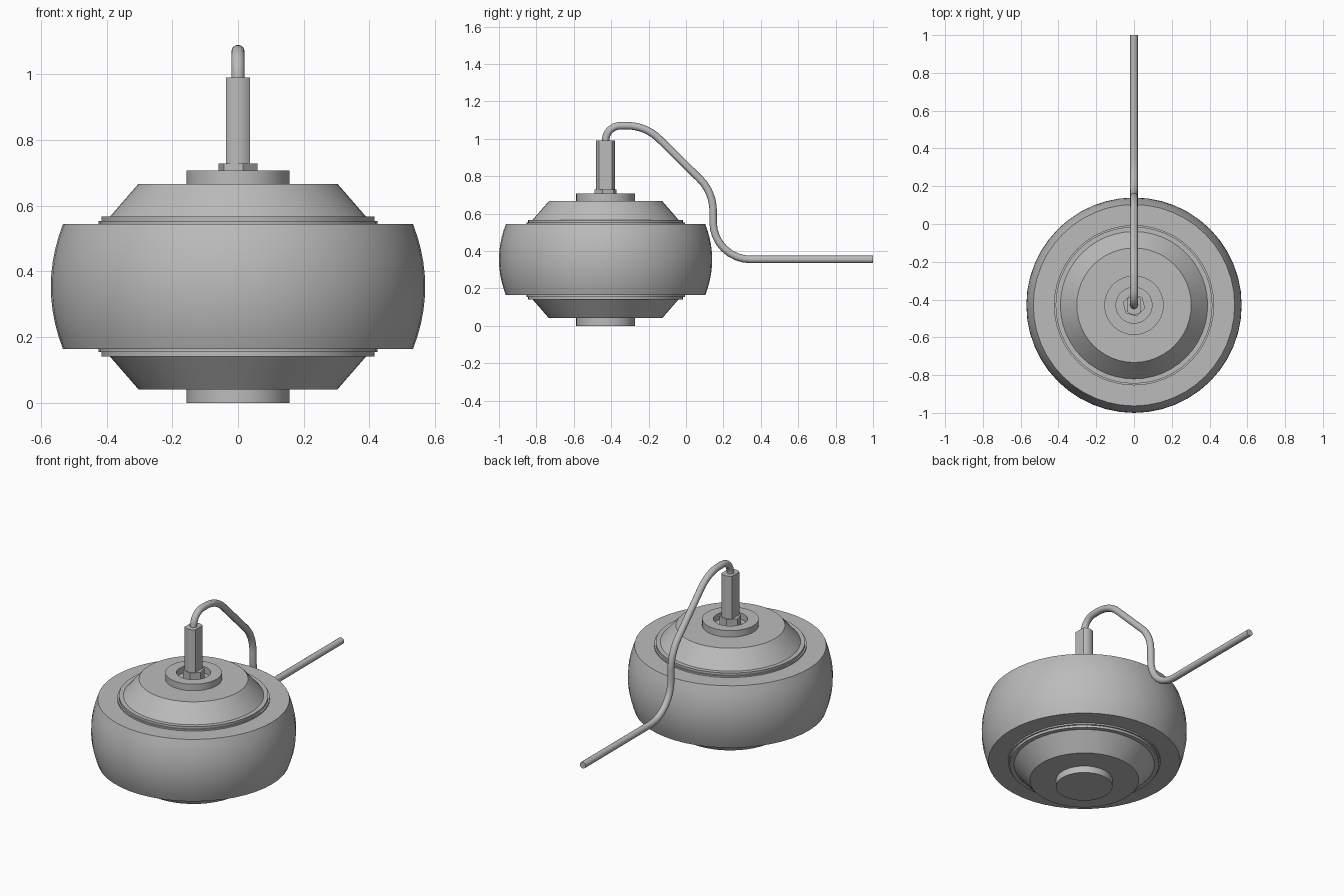
import bpy, bmesh, math
from mathutils import Vector

if "Cube" in bpy.data.objects:
    bpy.data.objects.remove(bpy.data.objects["Cube"])

CY = -0.43       # wheel axis position on y
MID = 0.354      # mid height of the wheel

grey = bpy.data.materials.new("motor grey")
grey.diffuse_color = (0.5, 0.5, 0.5, 1)
grey.use_nodes = True
grey.node_tree.nodes["Principled BSDF"].inputs["Base Color"].default_value = grey.diffuse_color


def finish(name, bm, smooth=True):
    bmesh.ops.recalc_face_normals(bm, faces=bm.faces)
    mesh = bpy.data.meshes.new(name)
    bm.to_mesh(mesh)
    bm.free()
    mesh.materials.append(grey)
    ob = bpy.data.objects.new(name, mesh)
    bpy.context.collection.objects.link(ob)
    if smooth:
        bpy.ops.object.select_all(action='DESELECT')
        ob.select_set(True)
        bpy.context.view_layer.objects.active = ob
        bpy.ops.object.shade_smooth_by_angle(angle=math.radians(25))
    return ob


def lathe(name, profile, closed=False, n=48):
    """Spin (radius, z) points around the wheel axis."""
    bm = bmesh.new()
    rings = []
    for r, z in profile:
        rings.append([bm.verts.new((r * math.cos(2 * math.pi * i / n),
                                    CY + r * math.sin(2 * math.pi * i / n), z))
                      for i in range(n)])
    pairs = list(zip(rings, rings[1:]))
    if closed:
        pairs.append((rings[-1], rings[0]))
    else:
        bm.faces.new(rings[0])
        bm.faces.new(rings[-1])
    for a, b in pairs:
        for i in range(n):
            j = (i + 1) % n
            bm.faces.new((a[i], a[j], b[j], b[i]))
    return finish(name, bm)


def prism(name, outline, z0, z1, smooth=True):
    bm = bmesh.new()
    lo = [bm.verts.new((x, CY + y, z0)) for x, y in outline]
    hi = [bm.verts.new((x, CY + y, z1)) for x, y in outline]
    bm.faces.new(lo)
    bm.faces.new(hi)
    for i in range(len(lo)):
        j = (i + 1) % len(lo)
        bm.faces.new((lo[i], lo[j], hi[j], hi[i]))
    return finish(name, bm, smooth)


# Tyre with a gently bulging tread
arc = [(0.533 + 0.037 * (1 - (k / 5) ** 2), MID + 0.19 * k / 5) for k in range(-5, 6)]
lathe("tyre", [(0.40, MID - 0.19)] + arc + [(0.40, MID + 0.19)], closed=True)

# Hub: conical covers and stepped lips, mirrored about the mid height
upper = [(0.424, 0.553), (0.415, 0.553), (0.415, 0.567),
         (0.39, 0.567), (0.303, 0.667)]
lower = [(r, 2 * MID - z) for r, z in reversed(upper)]
lathe("hub", lower + upper)

# End boss below, open bearing collar above
lathe("bottom_boss", [(0.157, 0.0), (0.157, 0.06)])
lathe("bearing_collar", [(0.157, 0.66), (0.157, 0.707), (0.095, 0.707), (0.095, 0.66)],
      closed=True)

# Hexagonal axle nut
hexagon = [(0.061 * math.cos(math.radians(a)), 0.061 * math.sin(math.radians(a)))
           for a in range(-15, 345, 60)]
prism("axle_nut", hexagon, 0.66, 0.728, smooth=False)

# Axle with two flats
R, FLAT = 0.05, 0.036
half = math.acos(FLAT / R)
angles = [half + (math.pi - 2 * half) * i / 8 for i in range(9)]
angles += [a + math.pi for a in angles]
prism("axle", [(R * math.cos(a), R * math.sin(a)) for a in angles], 0.66, 0.99)


# Cable: straight runs with rounded corners, swept as a round tube
def rounded_path(points, cuts, steps=8):
    out = [points[0]]
    for p, c, q, cut in zip(points, points[1:], points[2:], cuts):
        u, v = (p - c).normalized(), (q - c).normalized()
        ang = u.angle(v)
        rad = cut * math.tan(ang / 2)
        centre = c + (u + v).normalized() * (rad / math.sin(ang / 2))
        a = (c + u * cut - centre).normalized()
        b = (c + v * cut - centre).normalized()
        out += [centre + a.slerp(b, i / steps) * rad for i in range(steps + 1)]
    return out + [points[-1]]


corners = [Vector((0, y, z)) for y, z in
           [(CY, 0.97), (CY, 1.07), (-0.215, 1.07), (0.145, 0.715),
            (0.145, 0.355), (1.0, 0.355)]]
path = rounded_path(corners, [0.08, 0.1, 0.1, 0.2])

bm = bmesh.new()
SIDES, CABLE_R = 16, 0.02
rings = []
for i, p in enumerate(path):
    t = (path[min(i + 1, len(path) - 1)] - path[max(i - 1, 0)]).normalized()
    side = Vector((1, 0, 0))
    up = t.cross(side)
    rings.append([bm.verts.new(p + CABLE_R * (side * math.cos(2 * math.pi * k / SIDES)
                                              + up * math.sin(2 * math.pi * k / SIDES)))
                  for k in range(SIDES)])
for a, b in zip(rings, rings[1:]):
    for k in range(SIDES):
        j = (k + 1) % SIDES
        bm.faces.new((a[k], a[j], b[j], b[k]))
bm.faces.new(rings[0])
bm.faces.new(rings[-1])
finish("cable", bm)
